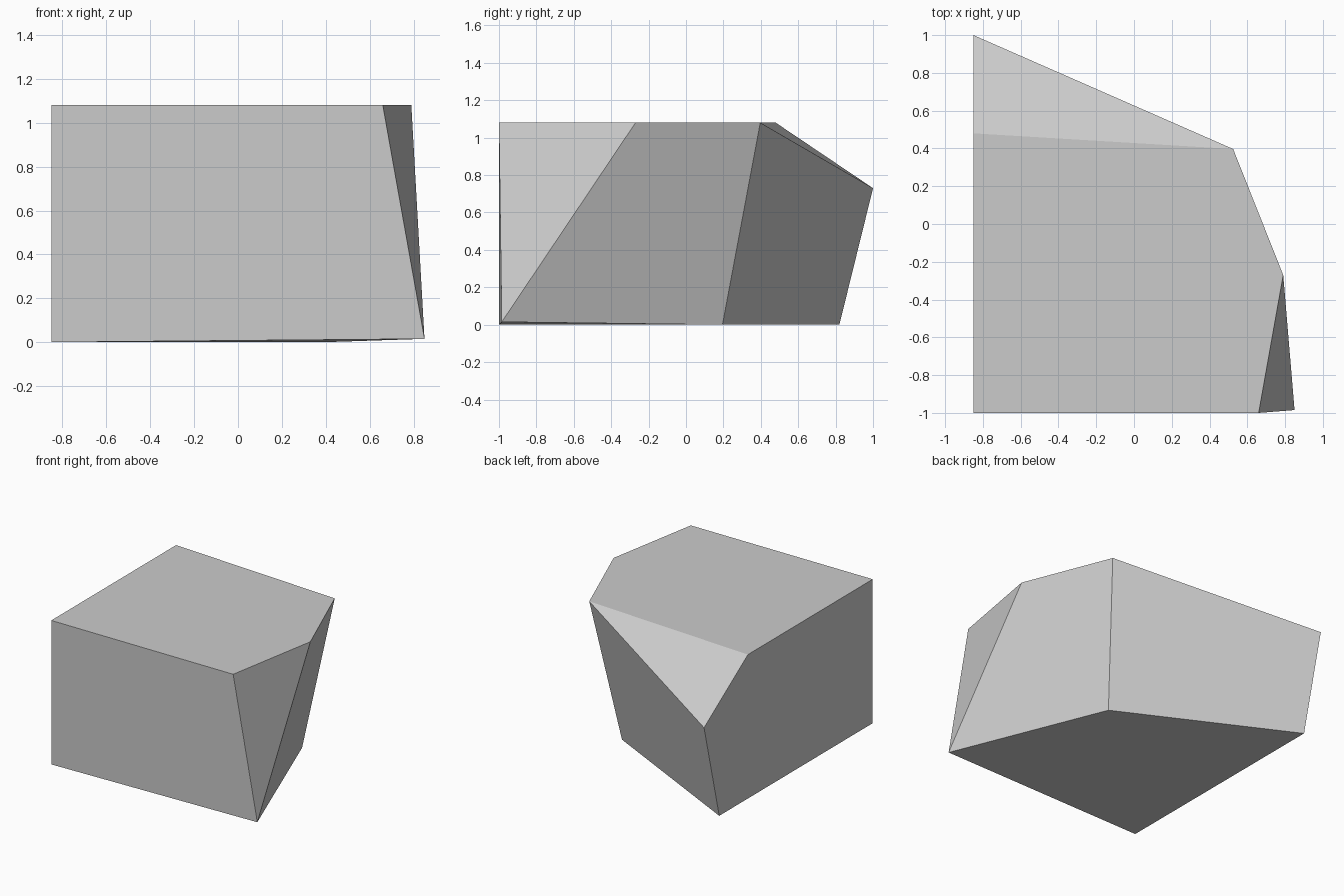
import bpy
import bmesh
import math

cube = bpy.data.objects.get("Cube")
if cube:
    bpy.data.objects.remove(cube, do_unlink=True)

HEIGHT = 1.08
LEFT = -0.85

# Stone colour
stone = bpy.data.materials.new("stone grey")
stone.use_nodes = True
grey = (0.6, 0.6, 0.6, 1)
stone.diffuse_color = grey
stone.node_tree.nodes["Principled BSDF"].inputs["Base Color"].default_value = grey

# Outline of the base, of the flat top, and the overhanging back corner
base = [(LEFT, -1, 0), (0.85, -0.985, 0.015), (0.395, 0.195, 0), (LEFT, 0.82, 0)]
top = [(x, y, HEIGHT) for x, y in
       [(LEFT, -1), (0.66, -1), (0.79, -0.27), (0.525, 0.397), (LEFT, 0.48)]]
back_corner = [(LEFT, 1, 0.73)]

# Faceted block: hull around the outlines, with flat facets merged
bm = bmesh.new()
for corner in base + top + back_corner:
    bm.verts.new(corner)
bmesh.ops.convex_hull(bm, input=bm.verts[:])
bmesh.ops.dissolve_limit(bm, angle_limit=math.radians(5),
                         verts=bm.verts[:], edges=bm.edges[:])
bmesh.ops.recalc_face_normals(bm, faces=bm.faces[:])

mesh = bpy.data.meshes.new("stone_block")
bm.to_mesh(mesh)
bm.free()
mesh.materials.append(stone)
block = bpy.data.objects.new("stone_block", mesh)
bpy.context.collection.objects.link(block)
